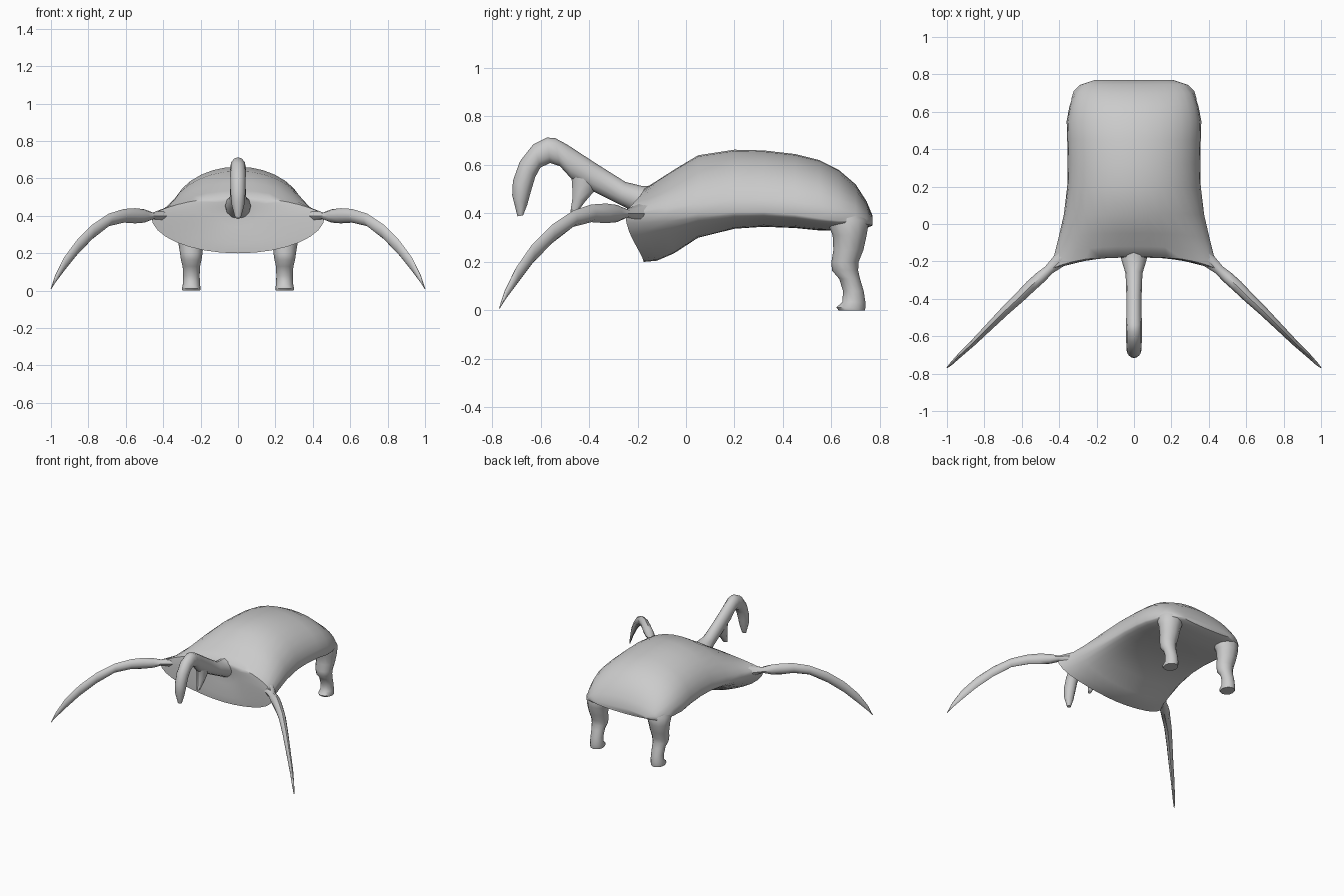
import bpy, bmesh, math
from mathutils import Vector

grey = bpy.data.materials.new("plain grey")
grey.diffuse_color = (0.6, 0.6, 0.6, 1)


def loft(name, rings, angle=45):
    """Skin a list of equal-length point rings and cap both ends."""
    bm = bmesh.new()
    loops = [[bm.verts.new(p) for p in r] for r in rings]
    n = len(loops[0])
    for a, b in zip(loops, loops[1:]):
        for i in range(n):
            j = (i + 1) % n
            bm.faces.new((a[i], a[j], b[j], b[i]))
    bm.faces.new(loops[0][::-1])
    bm.faces.new(loops[-1])
    bmesh.ops.recalc_face_normals(bm, faces=bm.faces)
    mesh = bpy.data.meshes.new(name)
    bm.to_mesh(mesh)
    bm.free()
    mesh.materials.append(grey)
    ob = bpy.data.objects.new(name, mesh)
    bpy.context.collection.objects.link(ob)
    bpy.ops.object.select_all(action='DESELECT')
    ob.select_set(True)
    bpy.context.view_layer.objects.active = ob
    bpy.ops.object.shade_smooth_by_angle(angle=math.radians(angle))
    return ob


def ellipse(c, u, v, n=12):
    return [Vector(c) + Vector(u) * math.cos(math.tau * i / n)
            + Vector(v) * math.sin(math.tau * i / n) for i in range(n)]


# Body: domed back over a shallow belly, swept forward at the shoulders
def body_ring(y, w, top, mid, bot, power, sweep, n=32):
    pts = []
    for i in range(n):
        a = math.tau * i / n
        c, s = math.cos(a), math.sin(a)
        x = w * c
        rise = abs(s) ** power if s > 0 else abs(s)
        z = mid + (top - mid) * rise if s > 0 else mid - (mid - bot) * rise
        pts.append((x, y - sweep * abs(c) ** 3, z))
    return pts


body_rows = [  # y, half width, top, rim, bottom, dome power, sweep
    (-0.17, 0.10, 0.45, 0.40, 0.34, 1.0, 0.0),
    (-0.18, 0.25, 0.48, 0.40, 0.25, 1.2, 0.01),
    (-0.175, 0.465, 0.50, 0.40, 0.20, 1.5, 0.075),
    (-0.12, 0.43, 0.535, 0.40, 0.205, 1.35, 0.06),
    (-0.05, 0.405, 0.58, 0.40, 0.235, 1.2, 0.03),
    (0.05, 0.375, 0.64, 0.40, 0.30, 1.1, 0.0),
    (0.2, 0.357, 0.663, 0.405, 0.337, 1.0, 0.0),
    (0.32, 0.355, 0.66, 0.405, 0.345, 1.0, 0.0),
    (0.45, 0.357, 0.645, 0.395, 0.34, 0.95, 0.0),
    (0.55, 0.36, 0.62, 0.38, 0.33, 0.9, 0.0),
    (0.63, 0.345, 0.58, 0.37, 0.33, 0.9, 0.0),
    (0.70, 0.32, 0.52, 0.365, 0.335, 0.9, 0.0),
    (0.745, 0.285, 0.45, 0.36, 0.34, 0.9, 0.0),
    (0.77, 0.21, 0.39, 0.365, 0.35, 1.0, 0.0)]
loft("body", [body_ring(*r) for r in body_rows], 50)

# Rear legs: thick thigh, narrow ankle, flared foot
leg_rows = [  # z, inner x, outer x, front y, back y
    (0.46, 0.13, 0.30, 0.56, 0.70), (0.37, 0.15, 0.335, 0.58, 0.755),
    (0.31, 0.175, 0.328, 0.605, 0.745), (0.25, 0.185, 0.318, 0.608, 0.732),
    (0.20, 0.19, 0.31, 0.60, 0.712), (0.165, 0.195, 0.305, 0.602, 0.71),
    (0.13, 0.203, 0.296, 0.632, 0.718), (0.08, 0.205, 0.293, 0.648, 0.733),
    (0.035, 0.203, 0.295, 0.645, 0.74), (0.012, 0.20, 0.30, 0.62, 0.74),
    (0.0, 0.203, 0.297, 0.63, 0.738)]
# Scythe arms: flat curved blades ending in a point
blade_rows = [  # x, y, upper z, lower z, half thickness
    (0.37, -0.17, 0.45, 0.35, 0.045), (0.455, -0.245, 0.418, 0.382, 0.027),
    (0.50, -0.285, 0.435, 0.364, 0.032), (0.55, -0.33, 0.441, 0.36, 0.032),
    (0.61, -0.39, 0.437, 0.364, 0.029), (0.69, -0.465, 0.412, 0.345, 0.025),
    (0.78, -0.555, 0.352, 0.275, 0.02), (0.86, -0.635, 0.272, 0.192, 0.016),
    (0.93, -0.70, 0.178, 0.105, 0.012), (0.975, -0.745, 0.085, 0.045, 0.008),
    (1.0, -0.769, 0.012, 0.008, 0.003)]
for side, label in ((-1, "left"), (1, "right")):
    loft(label + "_leg", [
        ellipse((side * (a + b) / 2, (f + k) / 2, z), ((b - a) / 2, 0, 0),
                (0, (k - f) / 2, 0)) for z, a, b, f, k in leg_rows])
    loft(label + "_scythe_arm", [
        ellipse((side * x, y, (t + b) / 2), (side * h * 0.7, h * 0.7, 0),
                (0, 0, (t - b) / 2), 8) for x, y, t, b, h in blade_rows])


# Head parts lie in the centre plane: outer and inner edge points with half width
def centre_part(name, rows, n):
    rings = []
    for (y1, z1), (y2, z2), h in rows:
        mid = Vector((0, (y1 + y2) / 2, (z1 + z2) / 2))
        rings.append(ellipse(mid, (h, 0, 0), Vector((0, y1, z1)) - mid, n))
    return loft(name, rings)


centre_part("hooked_neck", [
    ((-0.14, 0.515), (-0.14, 0.37), 0.07), ((-0.18, 0.513), (-0.20, 0.40), 0.068),
    ((-0.25, 0.53), (-0.28, 0.44), 0.045), ((-0.38, 0.612), (-0.38, 0.49), 0.041),
    ((-0.49, 0.684), (-0.47, 0.54), 0.041), ((-0.54, 0.711), (-0.52, 0.595), 0.042),
    ((-0.575, 0.713), (-0.56, 0.608), 0.042), ((-0.63, 0.685), (-0.60, 0.59), 0.042),
    ((-0.685, 0.615), (-0.622, 0.55), 0.041), ((-0.714, 0.535), (-0.64, 0.49), 0.039),
    ((-0.717, 0.475), (-0.655, 0.435), 0.033), ((-0.695, 0.388), (-0.672, 0.392), 0.015)], 12)
# Small tooth below the hook
centre_part("jaw_tooth", [
    ((-0.485, 0.60), (-0.36, 0.54), 0.035), ((-0.47, 0.53), (-0.38, 0.49), 0.033),
    ((-0.468, 0.465), (-0.415, 0.45), 0.026), ((-0.478, 0.40), (-0.445, 0.41), 0.012)], 8)
